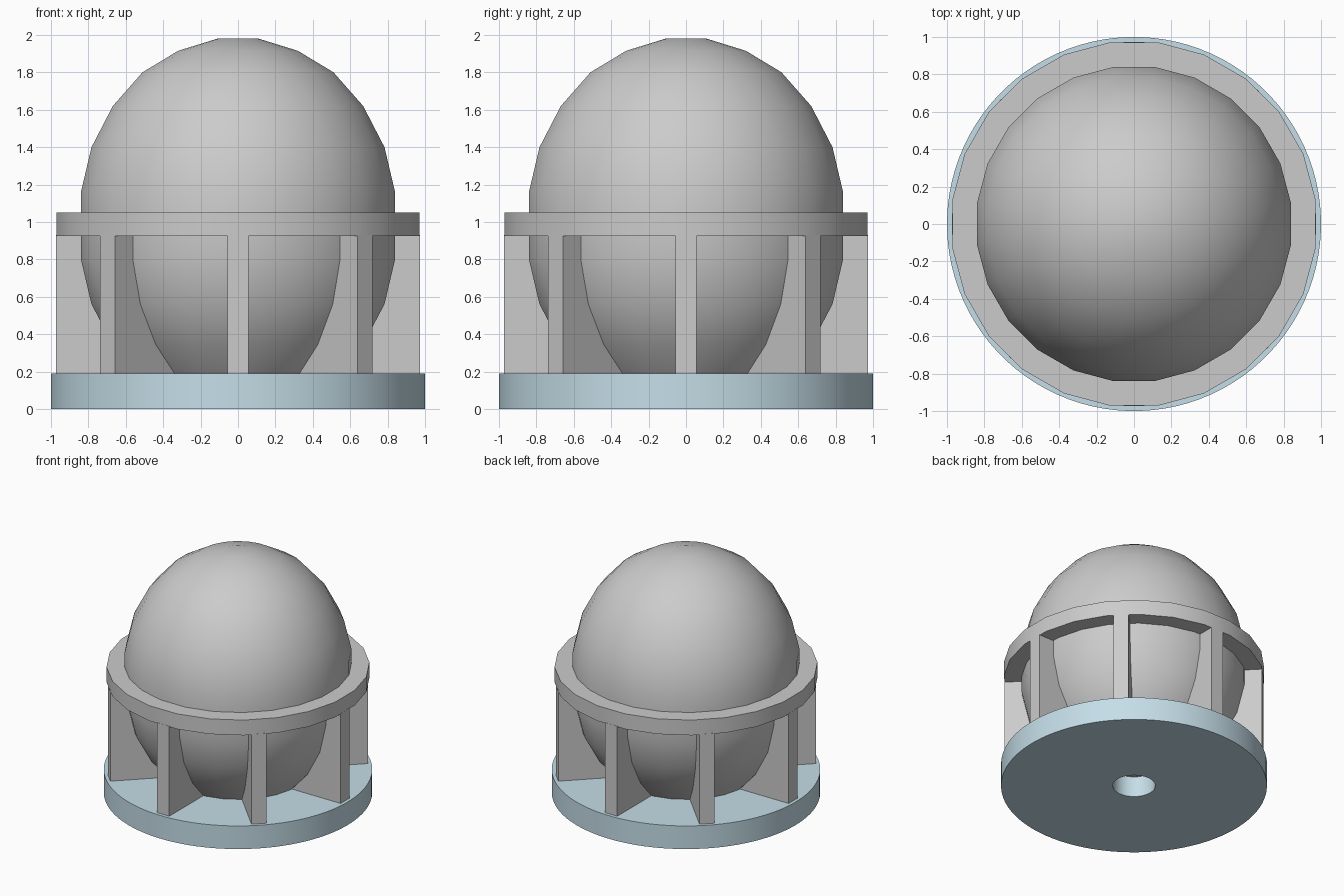
import bpy, bmesh
from math import sin, cos, pi, radians
from mathutils import Matrix

if "Cube" in bpy.data.objects:
    bpy.data.objects.remove(bpy.data.objects["Cube"])


def finish(bm, name, smooth=True):
    bmesh.ops.recalc_face_normals(bm, faces=bm.faces)
    mesh = bpy.data.meshes.new(name)
    bm.to_mesh(mesh)
    bm.free()
    ob = bpy.data.objects.new(name, mesh)
    bpy.context.collection.objects.link(ob)
    if smooth:
        bpy.ops.object.select_all(action='DESELECT')
        bpy.context.view_layer.objects.active = ob
        ob.select_set(True)
        bpy.ops.object.shade_smooth_by_angle(angle=radians(35))
    return ob


def lathe(name, profile, sides, closed):
    """Revolve (radius, z) points; closed profiles make rings, open ones get caps."""
    bm = bmesh.new()
    loops = []
    for r, z in profile:
        angles = [2 * pi * (i + 0.5) / sides for i in range(sides)]
        loops.append([bm.verts.new((r * cos(a), r * sin(a), z)) for a in angles])
    pairs = list(zip(loops, loops[1:]))
    if closed:
        pairs.append((loops[-1], loops[0]))
    else:
        bm.faces.new(loops[0])
        bm.faces.new(loops[-1])
    for low, high in pairs:
        for i in range(sides):
            j = (i + 1) % sides
            bm.faces.new((low[i], low[j], high[j], high[i]))
    return finish(bm, name)


# Round base with a centre hole
base = lathe("base_disc", [(0.16, 0), (1, 0), (1, 0.19), (0.16, 0.19)], 96, True)
blue = bpy.data.materials.new("pale_blue")
blue.diffuse_color = (0.56, 0.73, 0.81, 1)
blue.use_nodes = True
blue.node_tree.nodes["Principled BSDF"].inputs["Base Color"].default_value = blue.diffuse_color
base.data.materials.append(blue)

# Egg-shaped body, cut flat where it sits on the base
lathe("dome_body", [(0.515, 0.17), (0.675, 0.345), (0.79, 0.56), (0.847, 0.80),
                    (0.847, 1.16), (0.79, 1.40), (0.675, 1.62), (0.515, 1.80),
                    (0.323, 1.915), (0.111, 1.98)], 24, False)

# Collar around the middle
lathe("collar_ring", [(0.80, 0.925), (0.98, 0.925), (0.98, 1.05), (0.80, 1.05)], 24, True)

# Eight radial support fins, running from inside the body to the collar edge
for k in range(8):
    angle = radians(45 * k - (0.8 if k % 2 else 0))
    inner, outer, low, high = 0.45, 0.973, 0.185, 0.93
    bm = bmesh.new()
    bmesh.ops.create_cube(bm, size=1, matrix=Matrix.Rotation(angle, 4, 'Z')
                          @ Matrix.Translation(((inner + outer) / 2, 0, (low + high) / 2))
                          @ Matrix.Diagonal((outer - inner, 0.112, high - low, 1)))
    finish(bm, f"support_fin_{k + 1}", smooth=False)
